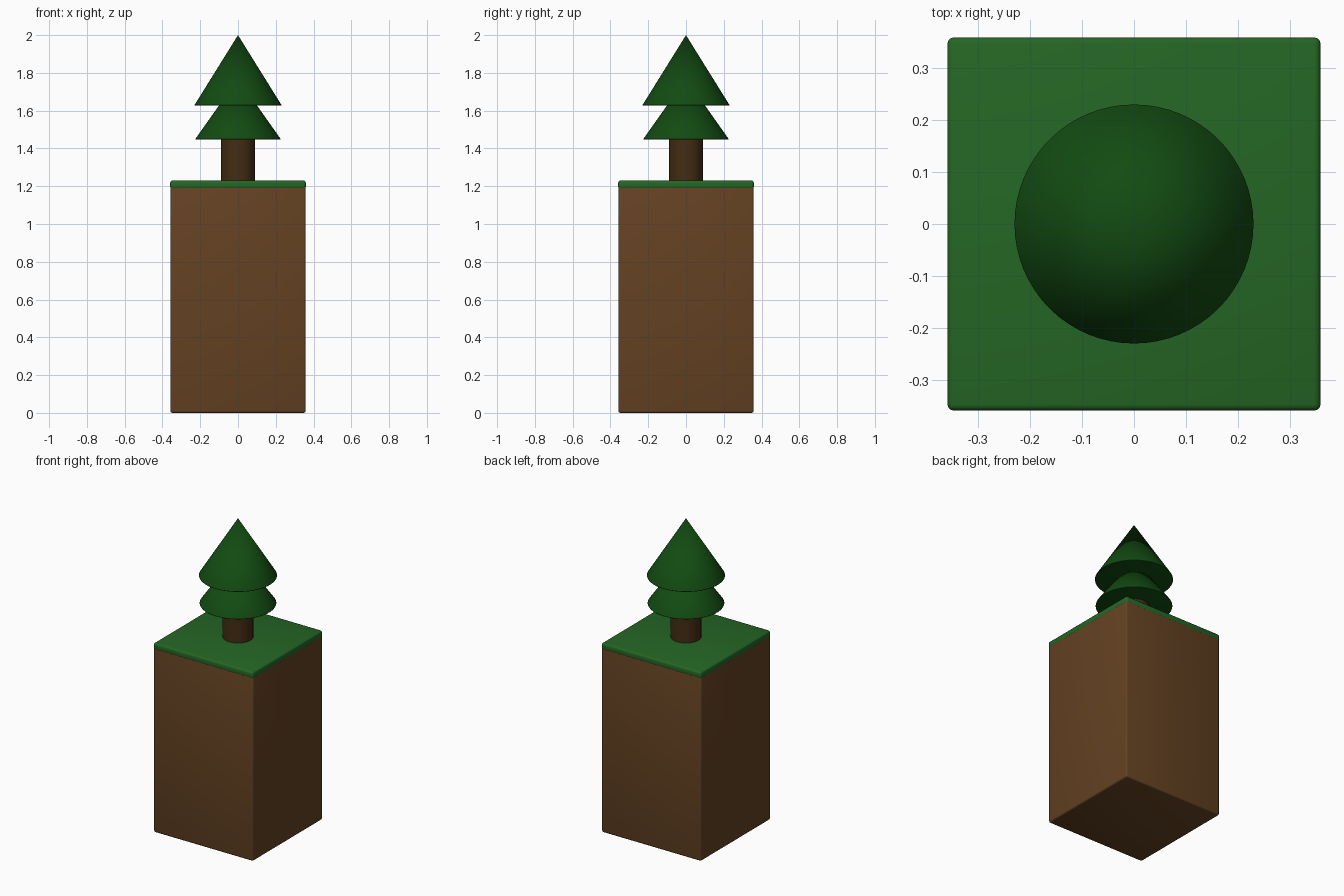
import bpy
import math

cube = bpy.data.objects.get("Cube")
if cube:
    bpy.data.objects.remove(cube, do_unlink=True)


def material(name, rgb):
    mat = bpy.data.materials.new(name)
    mat.use_nodes = True
    mat.diffuse_color = (*rgb, 1)
    mat.node_tree.nodes["Principled BSDF"].inputs["Base Color"].default_value = (*rgb, 1)
    return mat


soil = material("soil brown", (0.127, 0.054, 0.016))
grass = material("grass green", (0.018, 0.133, 0.018))
bark = material("bark brown", (0.058, 0.026, 0.006))
needles = material("needle green", (0.006, 0.070, 0.006))


def finish(obj, name, mat, bevel=0.0, segments=3):
    """Name and colour a part, round its sharp edges and smooth it."""
    obj.name = name
    obj.data.materials.append(mat)
    if bevel:
        mod = obj.modifiers.new("rounded_edges", "BEVEL")
        mod.width = bevel
        mod.segments = segments
        mod.limit_method = "ANGLE"
        mod.angle_limit = math.radians(40)
        bpy.ops.object.modifier_apply(modifier=mod.name)
    bpy.ops.object.shade_smooth_by_angle(angle=math.radians(35))
    return obj


def box(name, width, bottom, top, mat, bevel):
    bpy.ops.mesh.primitive_cube_add(size=1, location=(0, 0, (bottom + top) / 2))
    obj = bpy.context.object
    obj.scale = (width, width, top - bottom)
    bpy.ops.object.transform_apply(location=False, rotation=False, scale=True)
    return finish(obj, name, mat, bevel)


def cone(name, radius, bottom, top, mat, tip=0.0, bevel=0.0):
    bpy.ops.mesh.primitive_cone_add(vertices=64, radius1=radius, radius2=tip,
                                    depth=top - bottom, location=(0, 0, (bottom + top) / 2))
    return finish(bpy.context.object, name, mat, bevel)


# Ground block with a turf layer on top
ground = box("soil_block", 0.715, 0, 1.21, soil, 0.01)
turf = box("grass_layer", 0.718, 1.185, 1.23, grass, 0.012)

# Tree trunk and two tiers of foliage
cone("trunk", 0.09, 1.21, 1.5, bark, tip=0.09)
cone("lower_foliage", 0.228, 1.447, 1.77, needles, bevel=0.005)
cone("upper_foliage", 0.232, 1.627, 2.0, needles, bevel=0.005)
